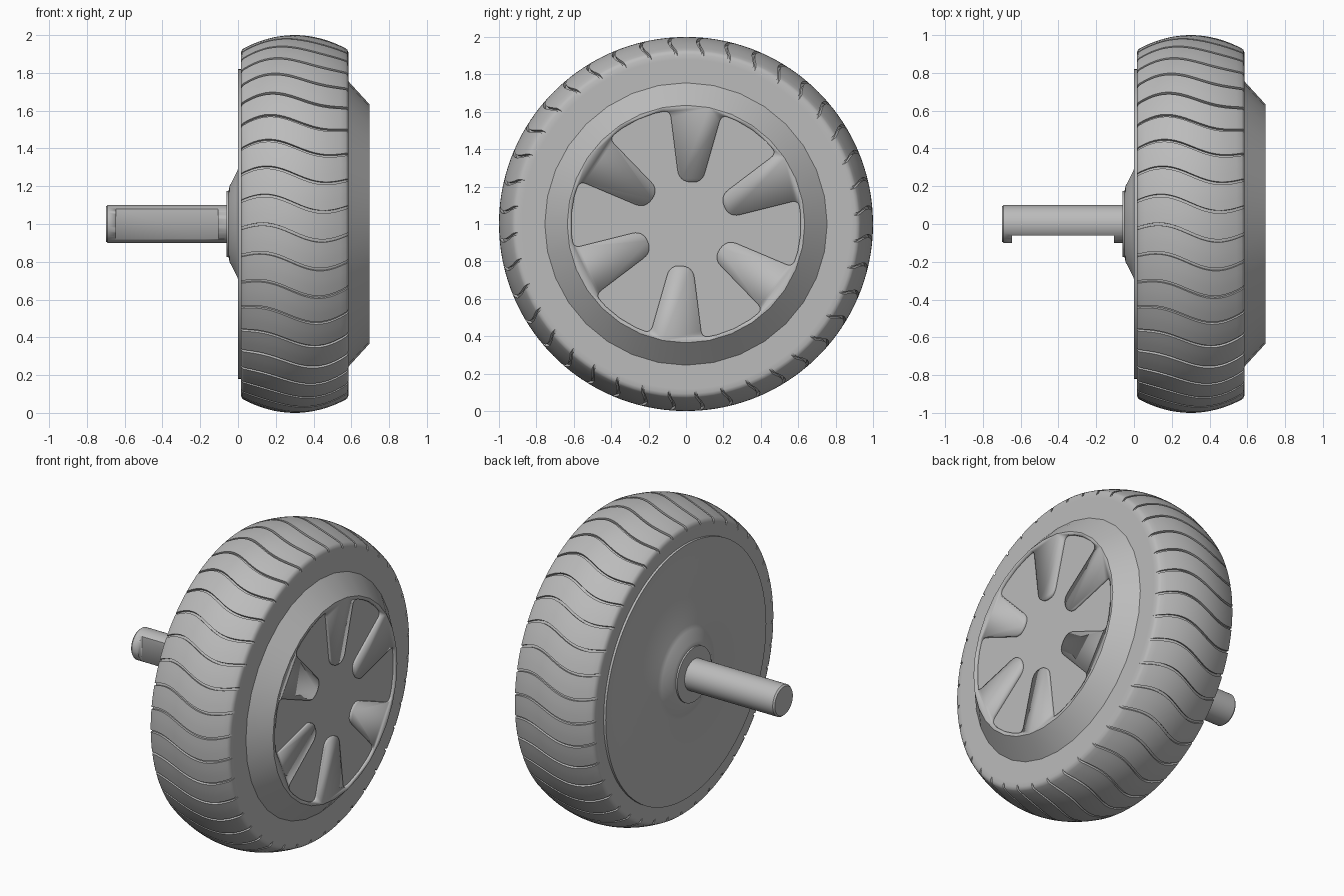
import bpy, bmesh
from math import sin, cos, pi, radians
from mathutils import Vector

cube = bpy.data.objects.get("Cube")
if cube:
    bpy.data.objects.remove(cube, do_unlink=True)

# One plain grey for the whole wheel
GREY = (0.5, 0.5, 0.5, 1)
grey = bpy.data.materials.new("plain grey")
grey.use_nodes = True
grey.diffuse_color = GREY
grey.node_tree.nodes["Principled BSDF"].inputs["Base Color"].default_value = GREY


def polar(x, r, t):
    """Point round the axle; t runs upward from the front."""
    return Vector((x, -r * cos(t), 1 + r * sin(t)))


def finish(name, bm, angle=30):
    bmesh.ops.recalc_face_normals(bm, faces=bm.faces)
    mesh = bpy.data.meshes.new(name)
    bm.to_mesh(mesh)
    bm.free()
    obj = bpy.data.objects.new(name, mesh)
    bpy.context.collection.objects.link(obj)
    mesh.materials.append(grey)
    bpy.ops.object.select_all(action="DESELECT")
    obj.select_set(True)
    bpy.context.view_layer.objects.active = obj
    bpy.ops.object.shade_smooth_by_angle(angle=radians(angle))
    return obj


def lathe(name, profile, sides, angle=30):
    """Closed solid turned about the axle from (x, radius) points."""
    bm = bmesh.new()
    rings = [[bm.verts.new(polar(x, r, 2 * pi * j / sides)) for j in range(sides)]
             for x, r in profile]
    for a, b in zip(rings, rings[1:]):
        for j in range(sides):
            k = (j + 1) % sides
            bm.faces.new((a[j], a[k], b[k], b[j]))
    bm.faces.new(rings[0])
    bm.faces.new(rings[-1])
    return finish(name, bm, angle)


def prism(name, outline, depth):
    bm = bmesh.new()
    face = bm.faces.new([bm.verts.new(p) for p in outline])
    ext = bmesh.ops.extrude_face_region(bm, geom=[face])["geom"]
    bmesh.ops.translate(bm, vec=depth, verts=[v for v in ext if isinstance(v, bmesh.types.BMVert)])
    return finish(name, bm)


def cut(obj, cutter):
    cutter.hide_render = True
    bpy.context.view_layer.objects.active = obj
    mod = obj.modifiers.new("cut", "BOOLEAN")
    mod.operation, mod.solver, mod.object = "DIFFERENCE", "EXACT", cutter
    bpy.ops.object.modifier_apply(modifier=mod.name)
    bpy.data.objects.remove(cutter, do_unlink=True)


def rounded(corners, steps=6):
    """Round each (point, cut-back) corner of a closed outline."""
    pts = []
    for i, (p, d) in enumerate(corners):
        if d == 0:
            pts.append(p)
            continue
        a = p + (corners[i - 1][0] - p).normalized() * d
        b = p + (corners[(i + 1) % len(corners)][0] - p).normalized() * d
        for s in range(steps + 1):
            u = s / steps
            pts.append(a * (1 - u) ** 2 + p * 2 * u * (1 - u) + b * u * u)
    return pts


# Tyre: a grid sheared along the wavy tread, with slots between the blocks
GROOVES, DEPTH, MID, HALF = 40, 0.015, 0.3, 0.285
COLUMNS = [(0, 0), (0.03, 1), (0.87, 1), (0.9, 0), (3.6, 0), (6.3, 0)]


def wave(x):
    return radians(2.6 * cos(pi * (x - 0.13) / 0.32) - 3.1)


def tyre():
    tread = []
    steps = 20
    for i in range(steps + 1):
        dx = 0.27 * (2 * i / steps - 1)
        tread.append((MID + dx, 1 - 0.07 * (dx / 0.27) ** 2, DEPTH))
    shoulder = [(HALF - 0.006, 0.922, DEPTH), (HALF, 0.907, DEPTH), (HALF, 0.88, 0), (HALF, 0.7, 0)]
    right = [(MID + x, r, d) for x, r, d in shoulder]
    left = [(MID - x, r, d) for x, r, d in reversed(shoulder)]
    bm = bmesh.new()
    rings = []
    for x, r, d in left + tread + right:
        rings.append([bm.verts.new(polar(x, r - d * low, wave(x) + 2 * pi * g / GROOVES + radians(a)))
                      for g in range(GROOVES) for a, low in COLUMNS])
    n = len(rings[0])
    for a, b in zip(rings, rings[1:] + rings[:1]):
        for j in range(n):
            k = (j + 1) % n
            bm.faces.new((a[j], a[k], b[k], b[j]))
    return finish("tyre", bm)


tyre()

# Hub cover with a shallow six-lobed recess
cover = lathe("hub_cover", [(0.5, 0.755), (0.585, 0.755), (0.695, 0.635)], 32, 25)
FACE = 0.695 - 0.015
corners = []
for lobe in range(6):
    mid = radians(-5 + 60 * lobe)
    for a in (-17, -9, 0, 9, 17):
        t = mid + radians(a)
        corners.append((Vector((FACE, 0.615 * cos(t), 1 + 0.615 * sin(t))),
                        0.04 if abs(a) == 17 else 0))
    gap = mid + radians(29)
    out, side = Vector((0, cos(gap), sin(gap))), Vector((0, -sin(gap), cos(gap)))
    for s in (-1, 1):
        corners.append((Vector((FACE, 0, 1)) + out * 0.225 + side * s * 0.062, 0.06))
cut(cover, prism("recess_cutter", rounded(corners), (0.1, 0, 0)))

# Back plate with its raised conical boss
lathe("back_plate", [(0.1, 0.82), (0, 0.82), (0, 0.29), (-0.012, 0.265), (-0.045, 0.2),
                     (-0.05, 0.175)], 96, 35)
lathe("axle_collar", [(-0.03, 0.175), (-0.06, 0.175)], 48)

# Axle with a flat milled along its front
axle = lathe("axle", [(0.05, 0.1), (-0.69, 0.1), (-0.7, 0.092)], 48)
slot = [Vector((x, -0.06, z)) for x, z in ((-0.645, 0.8), (-0.105, 0.8), (-0.105, 1.2), (-0.645, 1.2))]
cut(axle, prism("flat_cutter", slot, (0, -0.2, 0)))
